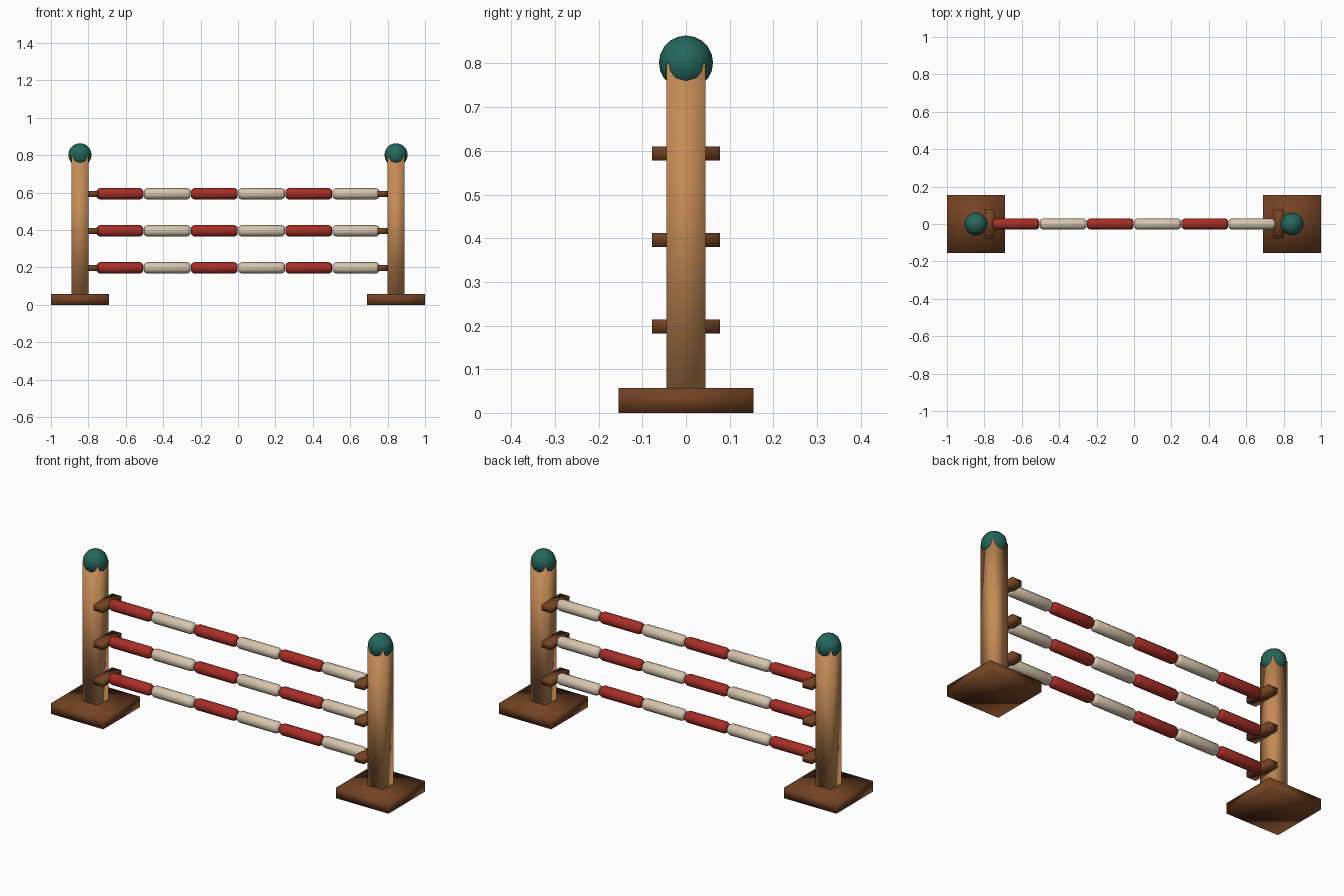
import bpy, bmesh, math
from mathutils import Matrix

if "Cube" in bpy.data.objects:
    bpy.data.objects.remove(bpy.data.objects["Cube"])


def material(name, rgb):
    m = bpy.data.materials.new(name)
    m.diffuse_color = (*rgb, 1)
    m.use_nodes = True
    m.node_tree.nodes["Principled BSDF"].inputs["Base Color"].default_value = m.diffuse_color
    return m


TAN = material("tan wood", (0.56, 0.26, 0.092))
BROWN = material("dark brown wood", (0.17, 0.056, 0.017))
RED = material("red paint", (0.39, 0.027, 0.019))
CREAM = material("cream paint", (0.67, 0.56, 0.42))
GREEN = material("dark green", (0.018, 0.135, 0.105))


def finish(name, bm, mat):
    bmesh.ops.recalc_face_normals(bm, faces=bm.faces)
    me = bpy.data.meshes.new(name)
    bm.to_mesh(me)
    bm.free()
    me.materials.append(mat)
    me.shade_smooth()
    ob = bpy.data.objects.new(name, me)
    bpy.context.collection.objects.link(ob)
    return ob


def box(name, centre, size, mat):
    bm = bmesh.new()
    bmesh.ops.create_cube(bm, size=1, matrix=Matrix.Translation(centre) @ Matrix.Diagonal((*size, 1)))
    return finish(name, bm, mat)


def ball(name, centre, radius, mat):
    bm = bmesh.new()
    bmesh.ops.create_uvsphere(bm, u_segments=12, v_segments=10, radius=radius,
                              matrix=Matrix.Translation(centre))
    return finish(name, bm, mat)


def pole_segment(name, x, z, length, mat, sides=12):
    # round bar along x with rounded ends, lofted from rings of (offset, radius)
    h = length / 2
    end = [(h, 0.016), (h - 0.005, 0.024), (h - 0.016, 0.030)]
    profile = [(-o, r) for o, r in end] + end[::-1]
    bm = bmesh.new()
    rings = [[bm.verts.new((x + o, r * math.cos(2 * math.pi * i / sides),
                            z + r * math.sin(2 * math.pi * i / sides)))
              for i in range(sides)] for o, r in profile]
    for a, b in zip(rings, rings[1:]):
        for i in range(sides):
            j = (i + 1) % sides
            bm.faces.new((a[i], a[j], b[j], b[i]))
    bm.faces.new(rings[0])
    bm.faces.new(rings[-1])
    return finish(name, bm, mat)


RAIL_HEIGHTS = (0.198, 0.396, 0.594)

# Two stands: foot, square post, ball finial and rail cups
for side, s in (("left", -1), ("right", 1)):
    box(f"{side}_foot", (s * 0.845, 0, 0.0285), (0.31, 0.31, 0.057), BROWN)
    box(f"{side}_post", (s * 0.845, 0, 0.425), (0.09, 0.09, 0.75), TAN)
    ball(f"{side}_finial", (s * 0.845, 0, 0.802), 0.062, GREEN)
    for n, z in enumerate(RAIL_HEIGHTS):
        box(f"{side}_cup_{n + 1}", (s * 0.773, 0, z), (0.056, 0.156, 0.032), BROWN)

# Three striped poles, six segments each
STEP = 0.2525
for n, z in enumerate(RAIL_HEIGHTS):
    for i in range(6):
        pole_segment(f"pole_{n + 1}_segment_{i + 1}", (i - 2.5) * STEP, z, STEP - 0.003,
                     CREAM if i % 2 else RED)
